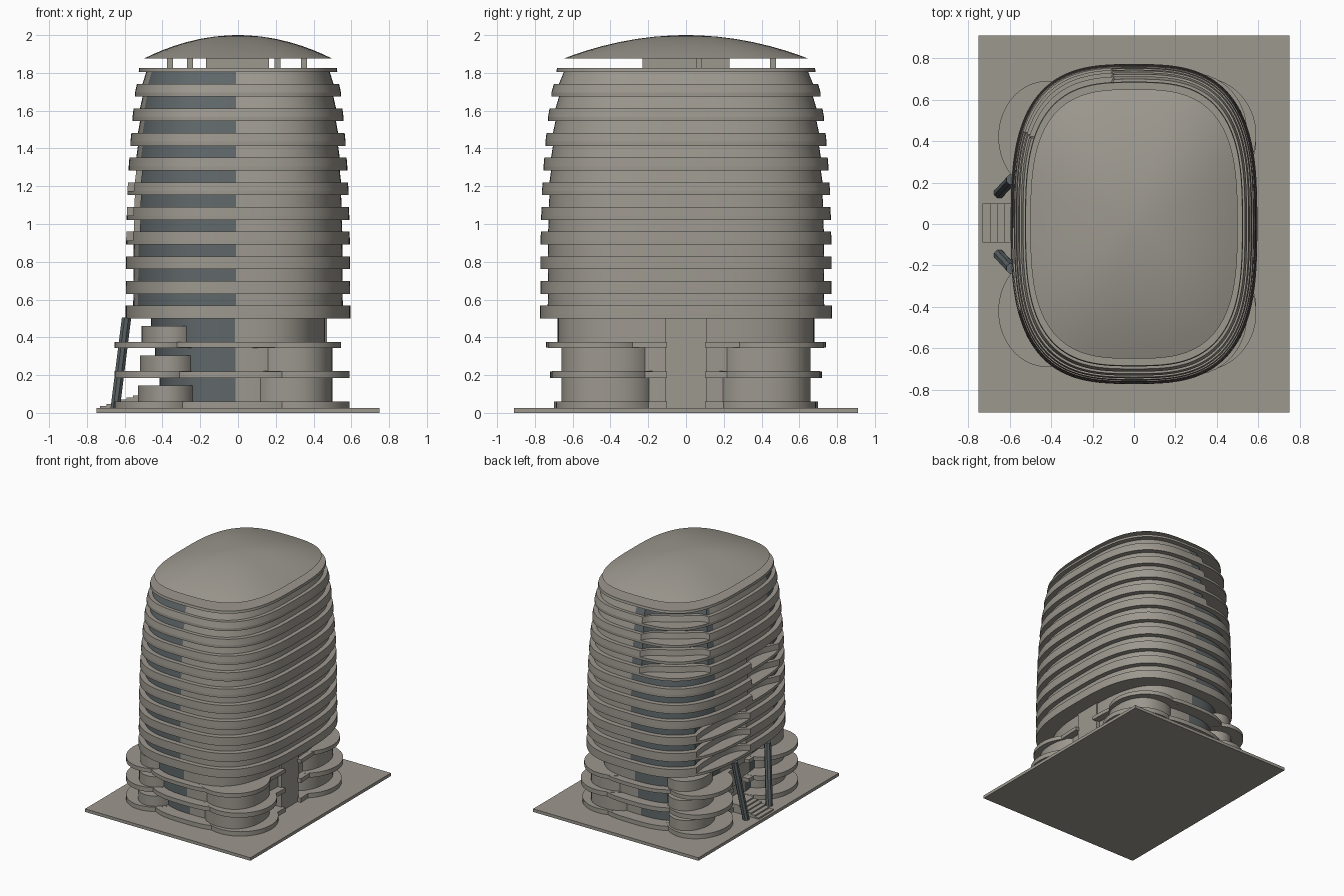
import bpy, bmesh, math
from mathutils import Vector

if "Cube" in bpy.data.objects:
    bpy.data.objects.remove(bpy.data.objects["Cube"])


def material(name, rgb):
    m = bpy.data.materials.new(name)
    m.diffuse_color = (*rgb, 1)
    m.use_nodes = True
    m.node_tree.nodes["Principled BSDF"].inputs["Base Color"].default_value = m.diffuse_color
    return m


STONE = material("warm_grey_stone", (0.335, 0.315, 0.275))
GLASS = material("dark_grey_glass", (0.115, 0.135, 0.142))


def outline(a, b, n=3.0, cx=0, cy=0, count=96):
    """Superellipse outline, counter-clockwise."""
    pts = []
    for i in range(count):
        t = 2 * math.pi * (i + 0.5) / count
        c, s = math.cos(t), math.sin(t)
        r = (abs(c) ** n + abs(s) ** n) ** (-1 / n)
        pts.append((cx + a * r * c, cy + b * r * s))
    return pts


def loft(name, sections, rule=None, angle=30):
    """Skin a stack of (outline, z) sections and cap both ends."""
    bm = bmesh.new()
    rings = [[bm.verts.new((x, y, z)) for x, y in pts] for pts, z in sections]
    for lo, hi in zip(rings, rings[1:]):
        for i in range(len(lo)):
            j = (i + 1) % len(lo)
            bm.faces.new((lo[i], lo[j], hi[j], hi[i]))
    bm.faces.new(rings[0][::-1])
    bm.faces.new(rings[-1])
    if rule:
        for f in bm.faces:
            f.material_index = int(rule(f.calc_center_median()))
    me = bpy.data.meshes.new(name)
    bm.to_mesh(me)
    bm.free()
    me.materials.append(STONE)
    me.materials.append(GLASS)
    me.shade_smooth()
    me.set_sharp_from_angle(angle=math.radians(angle))
    ob = bpy.data.objects.new(name, me)
    bpy.context.collection.objects.link(ob)
    return ob


def box(name, x0, x1, y0, y1, z0, z1):
    pts = [(x0, y0), (x1, y0), (x1, y1), (x0, y1)]
    return loft(name, [(pts, z0), (pts, z1)])


# Tower half sizes by height
SIZES = [(0.5, 0.595, 0.772), (0.9, 0.592, 0.77), (1.15, 0.586, 0.763),
         (1.35, 0.575, 0.75), (1.5, 0.563, 0.737), (1.65, 0.549, 0.717),
         (1.83, 0.522, 0.682)]


def size(z):
    for (z0, a0, b0), (z1, a1, b1) in zip(SIZES, SIZES[1:]):
        if z <= z1:
            t = (z - z0) / (z1 - z0)
            return a0 + t * (a1 - a0), b0 + t * (b1 - b0)
    return SIZES[-1][1:]


# Balcony scoops: centre, radius, first and last floor
SCOOPS = [((-0.36, 0.65), 0.26, 6, 9), ((-0.58, -0.21), 0.19, 3, 5),
          ((-0.58, 0.30), 0.27, 0, 2)]


def tower_outline(z, inset=0.0, floor=None, depth=0.11):
    a, b = size(z)
    pts = outline(a - inset, b - inset, count=160)
    if floor is None:
        return pts
    cut = []
    for p in pts:
        v = Vector(p)
        for c, r, lo, hi in SCOOPS:
            d = (v - Vector(c)).length / r
            if lo <= floor <= hi and d < 1:
                v -= v.normalized() * depth * math.sqrt(1 - d * d)
        cut.append(tuple(v))
    return cut


def glazed(c):
    return c.x < 0 and abs(c.y) > 0.36


# Tower floors: slab, parapet band and recessed window ring
PITCH, BAND, SLAB = 0.1305, 0.068, 0.022
for i in range(10):
    z = 0.5 + i * PITCH
    loft("floor_slab", [(tower_outline(z), z), (tower_outline(z), z + SLAB)])
    loft("parapet_band", [(tower_outline(z, 0, i), z + SLAB),
                          (tower_outline(z + BAND, 0, i), z + BAND)])
    loft("window_ring", [(tower_outline(z, 0.04, i), z + BAND),
                         (tower_outline(z + PITCH, 0.04, i), z + PITCH)], glazed)
loft("roof_deck", [(tower_outline(1.805), 1.805), (tower_outline(1.825), 1.825)])

# Roof core, posts and domed canopy
box("roof_core", -0.17, 0.165, -0.23, 0.23, 1.82, 1.9)
for x, y in ((-0.36, -0.1), (-0.255, 0.15), (0.21, 0.46), (0.35, 0.07)):
    box("roof_post", x - 0.016, x + 0.016, y - 0.016, y + 0.016, 1.82, 1.9)
steps = [1, 0.9, 0.8, 0.68, 0.55, 0.4, 0.25, 0.1, 0.01]
loft("roof_dome", [(outline(0.5 * t, 0.65 * t), 1.875 + 0.125 * (1 - t * t))
                   for t in steps])

# Ground plate
box("ground_plate", -0.75, 0.75, -0.91, 0.91, 0, 0.025)

# Podium storeys: core, terrace plates with rounded lobes, drums
CORES = [(0.025, 0.185, 0.415, 0.60), (0.185, 0.345, 0.44, 0.64),
         (0.345, 0.5, 0.46, 0.68)]
PLATES = [(0.025, 0.06, 0.59, 0.70), (0.185, 0.22, 0.59, 0.72),
          (0.345, 0.375, 0.545, 0.74)]
for level in range(3):
    z0, z1, a, b = CORES[level]
    loft("podium_core", [(outline(a, b), z0), (outline(a, b), z1)],
         lambda c: c.x < 0 and abs(c.y) > 0.2)
    p0, p1, right, py = PLATES[level]
    for s in (-1, 1):
        # Half plate, stopped short of the entrance slot
        half = [(x, s * max(s * y, 0.1)) for x, y in outline(0.5, py)
                if s * y > 0]
        ends = sorted(half)
        half = [(ends[0][0], s * 0.1)] + \
               (half[::-1] if s > 0 else half) + [(ends[-1][0], s * 0.1)]
        if s > 0:
            half = half[::-1]
        loft("terrace_plate", [(half, p0), (half, p1)])
        # Lobes sit a hair off the plate faces
        e = 0.0012
        left_lobe = outline(0.235, 0.27, 2, -0.42, s * 0.42, 48)
        right_lobe = outline(0.27, 0.28, 2, right - 0.27, s * (py - 0.29), 48)
        for pts in (left_lobe, right_lobe):
            loft("terrace_lobe", [(pts, p0 - e), (pts, p1 + e)])
        # Low drum on one side, full-height drum on the other
        low = outline(0.155, 0.2, 2, -0.375 + 0.01 * level, s * 0.46, 48)
        loft("low_drum", [(low, p1), (low, p1 + 0.085)])
        if level < 2:
            tall = outline(0.22, 0.25, 2.3, 0.28, s * 0.41, 48)
            loft("tall_drum", [(tall, p1), (tall, PLATES[level + 1][0])])

# Plain wall closing the slot opposite the entrance
box("slot_wall", 0.38, 0.47, -0.11, 0.11, 0.025, 0.5)

# Entrance steps
for i in range(6):
    box("entrance_step", -0.73 + 0.035 * i, -0.42, -0.09, 0.1,
        0.025, 0.037 + 0.011 * i)

# Leaning entrance columns
for s in (-1, 1):
    foot = outline(0.027, 0.027, 2, -0.65, s * 0.15, 8)
    head = outline(0.027, 0.027, 2, -0.59, s * 0.215, 8)
    loft("leaning_column", [(foot, 0.025), (head, 0.505)], lambda c: True)
